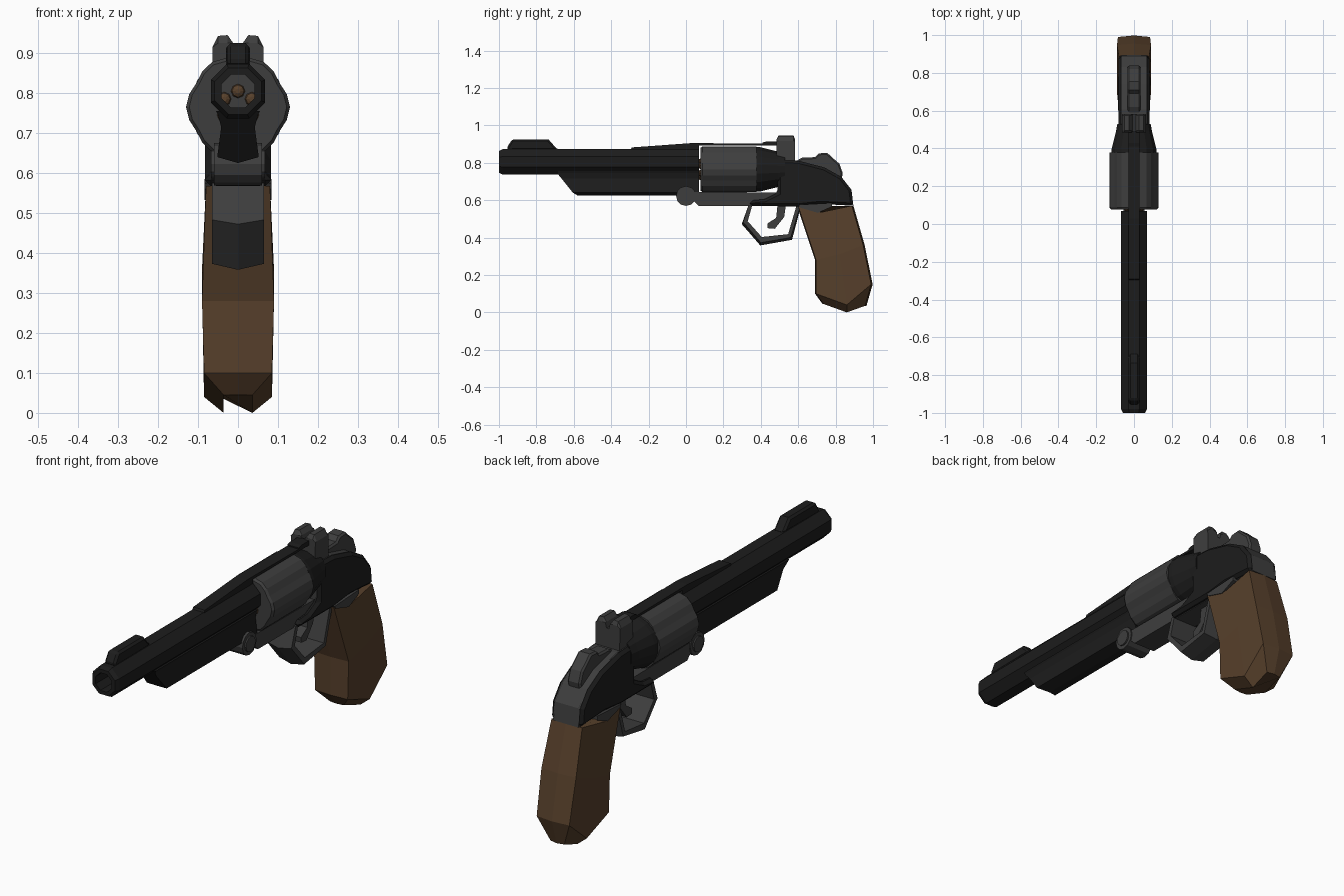
import bpy, bmesh
from math import sin, cos, pi, radians


def material(name, r, g, b):
    m = bpy.data.materials.new(name)
    m.diffuse_color = (r, g, b, 1)
    return m


BLACK = material("blued black steel", 0.012, 0.012, 0.012)
GREY = material("dark grey steel", 0.048, 0.048, 0.048)
BROWN = material("brown wood", 0.095, 0.051, 0.024)


def loft(name, rings, mat, loop=False):
    """Skin a list of equal-length rings; cap the ends unless looped."""
    bm = bmesh.new()
    vs = [[bm.verts.new(p) for p in ring] for ring in rings]
    n = len(rings[0])
    pairs = list(zip(vs, vs[1:])) + ([(vs[-1], vs[0])] if loop else [])
    for a, b in pairs:
        for i in range(n):
            j = (i + 1) % n
            bm.faces.new((a[i], a[j], b[j], b[i]))
    if not loop:
        bm.faces.new(vs[0])
        bm.faces.new(vs[-1])
    bmesh.ops.recalc_face_normals(bm, faces=bm.faces)
    me = bpy.data.meshes.new(name)
    bm.to_mesh(me)
    bm.free()
    me.materials.append(mat)
    ob = bpy.data.objects.new(name, me)
    bpy.context.collection.objects.link(ob)
    return ob


def slab(name, profile, x0, x1, mat, bevel=0):
    """Side profile (y, z) extruded from x0 to x1."""
    ob = loft(name, [[(x, y, z) for y, z in profile] for x in (x0, x1)], mat)
    if bevel:
        mod = ob.modifiers.new("bevel", 'BEVEL')
        mod.width, mod.segments, mod.limit_method = bevel, 1, 'ANGLE'
        mod.angle_limit = radians(50)
    return ob


def lathe(name, profile, cx, cz, sides, mat, loop=False, turn=0.0, factor=lambda k: 1):
    """(y, radius) profile turned about a lengthwise axis."""
    rings = [[(cx + r * factor(k) * cos(turn + 2 * pi * k / sides), y,
               cz + r * factor(k) * sin(turn + 2 * pi * k / sides))
              for k in range(sides)] for y, r in profile]
    return loft(name, rings, mat, loop)


# Octagonal barrel with open bore
lathe("barrel", [(-1, 0.045), (-1, 0.063), (-0.98, 0.0736), (0.07, 0.0736), (0.07, 0.045)],
      0, 0.805, 8, BLACK, loop=True, turn=pi / 8)

# Lug under the barrel, waisted with a shallow keel
lug = [(-0.69, -0.69, -0.665, -0.605, -0.58), (0.07,) * 5]
xs = [(0.055, 0.755), (0.05, 0.745), (0.042, 0.715), (0.052, 0.64), (0, 0.625)]
rings = []
for ys in lug:
    half = [(x, y, z) for (x, z), y in zip(xs, ys)]
    rings.append(half + [(-x, y, z) for x, y, z in half[-2::-1]])
loft("barrel_lug", rings, BLACK)

# Sights and top strap
slab("front_sight", [(-0.955, 0.865), (-0.955, 0.885), (-0.93, 0.925), (-0.735, 0.925),
                     (-0.70, 0.885), (-0.68, 0.868)], -0.028, 0.028, BLACK, 0.01)
slab("top_strap", [(-0.30, 0.865), (-0.29, 0.882), (0.03, 0.905), (0.49, 0.902), (0.49, 0.892),
                   (0.07, 0.892), (0.07, 0.865)], -0.03, 0.03, BLACK)
slab("rear_sight", [(0.41, 0.893), (0.41, 0.908), (0.43, 0.914), (0.49, 0.914), (0.49, 0.893)],
     -0.03, 0.03, BLACK)

# Fluted cylinder: six shallow flutes
flute = {2: 0.925, 1: 0.97, 3: 0.97}
lathe("cylinder", [(0.077, 0.122), (0.088, 0.13), (0.378, 0.13)], 0, 0.765, 24, GREY,
      factor=lambda k: flute.get(k % 4, 1))
lathe("recoil_shield", [(0.375, 0.122), (0.40, 0.12), (0.49, 0.097), (0.53, 0.09)],
      0, 0.765, 16, BLACK, turn=pi / 16)
for k in range(6):
    a = pi / 2 + k * pi / 3
    lathe("bullet_%d" % k, [(0.066, 0.006), (0.071, 0.015), (0.08, 0.019)],
          0.04 * cos(a), 0.765 + 0.04 * sin(a), 8, BROWN)

# Crane bar under the cylinder and its round pivot
slab("crane_bar", [(-0.03, 0.645), (-0.03, 0.615), (0.035, 0.60), (0.07, 0.568), (0.62, 0.568),
                   (0.62, 0.64)], -0.055, 0.055, GREY)


def disc(name, r, hw, mat):
    loft(name, [[(x, r * cos(k * pi / 6), 0.622 + r * sin(k * pi / 6)) for k in range(12)]
                for x in (-hw, hw)], mat)


disc("pivot", 0.053, 0.06, GREY)
disc("pivot_cap", 0.036, 0.067, GREY)

# Frame core with dark side plates
frame = [(0.49, 0.815), (0.605, 0.81), (0.74, 0.775), (0.83, 0.725), (0.885, 0.655),
         (0.895, 0.57), (0.72, 0.58), (0.60, 0.567)]
slab("frame_core", frame + [(0.49, 0.58)], -0.066, 0.066, GREY)
plate = frame + [(0.34, 0.568), (0.345, 0.598), (0.42, 0.605), (0.49, 0.64)]
for side, s in (("right", 1), ("left", -1)):
    slab("side_plate_" + side, plate, s * 0.045, s * 0.082, BLACK, 0.014)
slab("frame_tang", [(0.60, 0.575), (0.61, 0.56), (0.705, 0.532), (0.78, 0.565), (0.78, 0.585)],
     -0.084, 0.084, GREY)

# Twin-eared block behind the cylinder
ear = [(0.062, 0.79), (0.064, 0.915), (0.05, 0.943), (0.026, 0.945), (0.012, 0.925), (0.006, 0.90)]
outline = ear + [(-x, z) for x, z in reversed(ear)]
loft("eared_block", [[(x, y, min(z, top)) for x, z in outline]
                     for y, top in ((0.484, 0.925), (0.495, 1), (0.575, 1), (0.583, 0.925))], GREY)

# Hammer
slab("hammer", [(0.57, 0.76), (0.59, 0.81), (0.62, 0.827), (0.69, 0.83), (0.71, 0.85),
                (0.755, 0.853), (0.785, 0.825), (0.82, 0.795), (0.838, 0.745), (0.83, 0.70)],
     -0.034, 0.034, GREY, 0.008)

# Trigger guard: strip with a raised centre ridge
outer = [(0.335, 0.575), (0.305, 0.483), (0.40, 0.373), (0.56, 0.40), (0.612, 0.575)]
inner = [(0.592, 0.575), (0.546, 0.418), (0.405, 0.403), (0.33, 0.487), (0.355, 0.575)]
ridge = [(0.335, 0.575), (0.298, 0.472), (0.397, 0.358), (0.567, 0.388), (0.616, 0.575)]
loft("trigger_guard", [[(x, y, z) for y, z in o + inner]
                       for x, o in ((-0.065, outer), (0, ridge), (0.065, outer))], GREY)

# Trigger
slab("trigger", [(0.49, 0.58), (0.535, 0.58), (0.525, 0.51), (0.475, 0.447), (0.437, 0.45),
                 (0.435, 0.475), (0.482, 0.505)], -0.024, 0.024, GREY)

# Wooden grip: slanted sections (front, middle, back, half width)
sections = [((0.60, 0.567), (0.72, 0.535), (0.895, 0.57), 0.08),
            ((0.695, 0.28), (0.82, 0.31), (0.955, 0.36), 0.09),
            ((0.695, 0.10), (0.86, 0.04), (0.998, 0.15), 0.085),
            ((0.735, 0.045), (0.86, 0.0), (0.965, 0.035), 0.036)]
rings = []
for (fy, fz), (my, mz), (by, bz), w in sections:
    rings.append([(0, fy - 0.005, fz), (w, fy, fz), (w, my, mz), (w, by - 0.008, bz), (0, by, bz),
                  (-w, by - 0.008, bz), (-w, my, mz), (-w, fy, fz)])
loft("grip", rings, BROWN)
